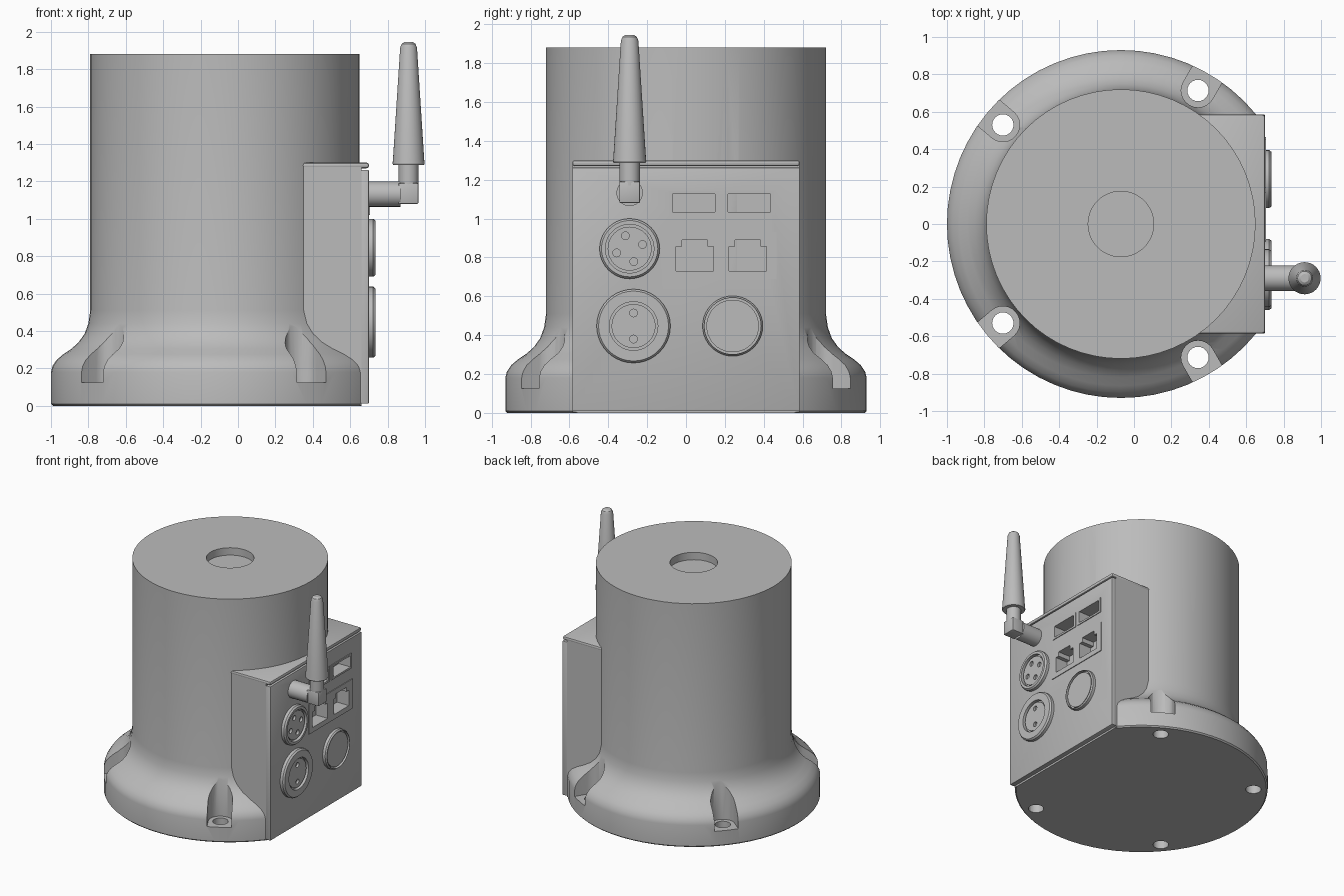
import bpy, bmesh
from math import pi, sin, cos, radians
from mathutils import Matrix, Vector

if "Cube" in bpy.data.objects:
    bpy.data.objects.remove(bpy.data.objects["Cube"], do_unlink=True)

GREY = (0.5, 0.5, 0.5, 1)
mat = bpy.data.materials.new("light grey")
mat.use_nodes = True
mat.diffuse_color = GREY
mat.node_tree.nodes["Principled BSDF"].inputs["Base Color"].default_value = GREY

CX = -0.07      # axis of the round housing
FACE = 0.70     # front of the connector panel
TO_X = Matrix.Rotation(pi / 2, 4, 'Y')


def finish(name, bm, matrix=None):
    if matrix:
        bmesh.ops.transform(bm, matrix=matrix, verts=bm.verts)
    bmesh.ops.recalc_face_normals(bm, faces=bm.faces)
    me = bpy.data.meshes.new(name)
    bm.to_mesh(me)
    bm.free()
    ob = bpy.data.objects.new(name, me)
    bpy.context.collection.objects.link(ob)
    me.materials.append(mat)
    return ob


def lathe(name, profile, steps=48, matrix=None):
    """Revolve (radius, height) points that start and end on the axis."""
    bm = bmesh.new()
    vs = [bm.verts.new((r, 0, z)) for r, z in profile]
    edges = [bm.edges.new(p) for p in zip(vs, vs[1:])]
    bmesh.ops.spin(bm, geom=vs + edges, cent=(0, 0, 0), axis=(0, 0, 1),
                   angle=2 * pi, steps=steps)
    bmesh.ops.remove_doubles(bm, verts=bm.verts, dist=1e-5)
    return finish(name, bm, matrix)


def rod(name, r, length, matrix, steps=24):
    return lathe(name, [(0, 0), (r, 0), (r, length), (0, length)], steps, matrix)


def prism(name, points, depth):
    """Extrude a flat outline of 3D points along a vector."""
    bm = bmesh.new()
    face = bm.faces.new([bm.verts.new(p) for p in points])
    out = bmesh.ops.extrude_face_region(bm, geom=[face])["geom"]
    bmesh.ops.translate(bm, vec=depth, verts=[v for v in out if isinstance(v, bmesh.types.BMVert)])
    return finish(name, bm)


def box(name, x, y, z, bevel=0):
    ob = prism(name, [(x[0], y[0], z[0]), (x[0], y[1], z[0]), (x[0], y[1], z[1]),
                      (x[0], y[0], z[1])], (x[1] - x[0], 0, 0))
    if bevel:
        m = ob.modifiers.new("bevel", 'BEVEL')
        m.width, m.segments = bevel, 2
    return ob


def apply_all(ob):
    bpy.ops.object.select_all(action='DESELECT')
    bpy.context.view_layer.objects.active = ob
    ob.select_set(True)
    for m in list(ob.modifiers):
        bpy.ops.object.modifier_apply(modifier=m.name)


def cut(ob, cutters):
    for c in cutters:
        m = ob.modifiers.new("cut", 'BOOLEAN')
        m.operation, m.solver, m.object = 'DIFFERENCE', 'EXACT', c
    apply_all(ob)


# Round housing: flared foot, straight tube, shallow hole in the top
housing = lathe("housing", [
    (0, 0), (0.92, 0), (0.93, 0.01), (0.93, 0.18), (0.922, 0.212), (0.9, 0.245),
    (0.865, 0.275), (0.82, 0.305), (0.782, 0.34), (0.75, 0.385), (0.73, 0.44),
    (0.72, 0.51), (0.72, 1.88), (0.175, 1.88), (0.175, 1.82), (0, 1.82)],
    64, Matrix.Translation((CX, 0, 0)))

# Flat cut for the panel, and four open screw pockets with holes in the foot
cutters = [box("panel_cutter", (0.66, 1.2), (-1, 1), (-0.1, 1.5))]
for deg in (60, 140, -140, -60):
    a = radians(deg)
    out, side = Vector((cos(a), sin(a), 0)), Vector((-sin(a), cos(a), 0))
    hole = Vector((CX, 0, 0)) + out * 0.824
    arc = [hole + side * (0.09 * cos(t)) - out * (0.09 * sin(t))
           for t in (pi * i / 12 for i in range(13))]
    outline = arc + [hole - side * 0.09 + out * 0.3, hole + side * 0.09 + out * 0.3]
    cutters.append(prism("pocket_cutter", [p + Vector((0, 0, 0.125)) for p in outline],
                         (0, 0, 0.7)))
    cutters.append(rod("screw_cutter", 0.057, 0.4, Matrix.Translation(hole - Vector((0, 0, 0.1)))))
cut(housing, cutters)

# Connector box, lid and panel on the left side
connector_box = box("connector_box", (0.3, 0.66), (-0.583, 0.583), (0.005, 1.28))
lid = box("connector_lid", (0.3, FACE), (-0.585, 0.585), (1.27, 1.3), 0.012)
panel = box("connector_panel", (0.66, FACE), (-0.585, 0.585), (0.012, 1.262), 0.005)
apply_all(lid)
apply_all(panel)

# Raised frames and recessed sockets
frame_x = (FACE - 0.01, FACE + 0.006)
network_frame = box("network_frame", frame_x, (-0.095, 0.465), (0.69, 0.93))
frames, sockets = [network_frame], []
for y in (-0.09, 0.195):
    frames.append(box("slot_frame", frame_x, (y, y + 0.26), (1.02, 1.142)))
    sockets.append(box("slot_cutter", (0.6, 0.8), (y + 0.02, y + 0.24), (1.035, 1.127)))
for y in (0.045, 0.317):
    half = [(0.097, 0.73), (0.097, 0.855), (0.066, 0.855), (0.066, 0.89)]
    outline = [(0.6, y + s, z) for s, z in half] + [(0.6, y - s, z) for s, z in reversed(half)]
    sockets.append(prism("network_cutter", outline, (0.2, 0, 0)))
for ob in [housing, connector_box, panel] + frames:
    cut(ob, sockets)


# Round connectors: outer ring, groove and inner disc
def round_connector(name, y, z, r, inner, disc, pins=()):
    h = 0.04
    ob = lathe(name, [(0, 0), (r, 0), (r, h - 0.012), (r - 0.01, h), (inner, h), (inner, 0.012),
                      (inner - 0.012, 0.012), (inner - 0.012, disc), (0, disc)], 40,
               Matrix.Translation((FACE - 0.005, y, z)) @ TO_X)
    holes = [rod("pin_cutter", 0.02, 0.1, Matrix.Translation((FACE + 0.005, y + py, z + pz)) @ TO_X, 16)
             for py, pz in pins]
    cut(ob, holes)
    cutters.extend(holes)


four = [(0.07 * cos(radians(a)), 0.07 * sin(radians(a))) for a in (18, 108, 198, 288)]
round_connector("four_pin_socket", -0.29, 0.845, 0.155, 0.125, 0.028, four)
round_connector("two_pin_socket", -0.27, 0.447, 0.19, 0.125, 0.028, [(0, 0.067), (0, -0.067)])
round_connector("push_button", 0.24, 0.447, 0.155, 0.147, 0.03)

# Antenna: stub, elbow, neck and tapered whip
AX, AY = 0.912, -0.29
rod("antenna_stub", 0.068, 0.18, Matrix.Translation((FACE - 0.01, AY, 1.132)) @ TO_X)
elbow = box("antenna_elbow", (0.858, 0.964), (AY - 0.053, AY + 0.053), (1.08, 1.19), 0.006)
apply_all(elbow)
rod("antenna_neck", 0.053, 0.13, Matrix.Translation((AX, AY, 1.17)))
lathe("antenna_whip", [(0, 1.287), (0.082, 1.287), (0.086, 1.295), (0.084, 1.31), (0.045, 1.915),
                       (0.037, 1.935), (0.022, 1.945), (0, 1.945)], 32,
      Matrix.Translation((AX, AY, 0)))

# Remove cutters, then smooth the curved surfaces
for c in cutters + sockets:
    bpy.data.objects.remove(c, do_unlink=True)
bpy.ops.object.select_all(action='DESELECT')
for ob in bpy.context.scene.objects:
    if ob.type == 'MESH':
        ob.select_set(True)
        bpy.context.view_layer.objects.active = ob
bpy.ops.object.shade_smooth_by_angle(angle=radians(32))
